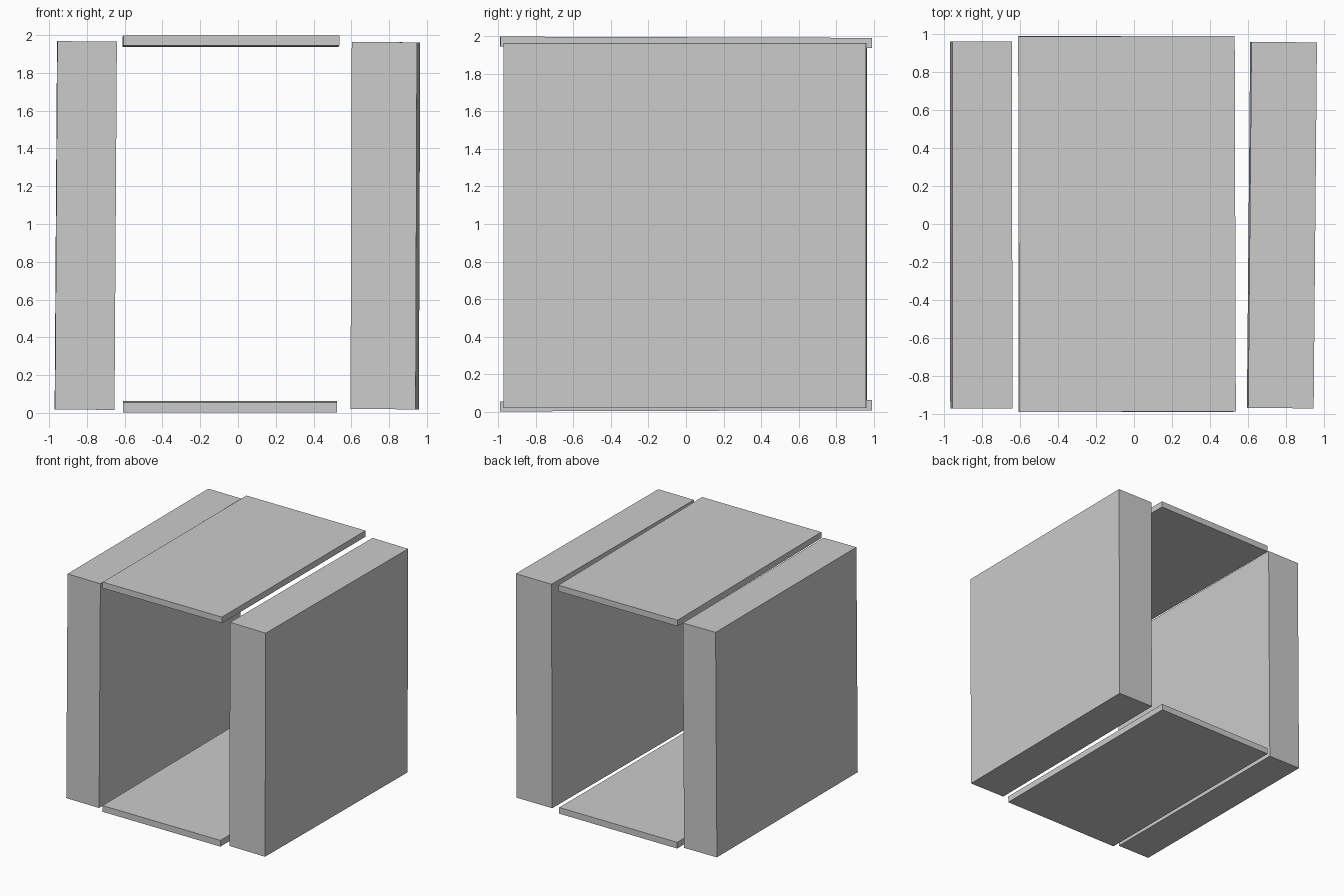
import bpy


def slab(name, centre, size, tilt):
    """Flat box with a slight hand-placed tilt."""
    bpy.ops.mesh.primitive_cube_add(size=1, location=centre, rotation=tilt)
    obj = bpy.context.object
    obj.name = name
    obj.scale = size
    return obj


# Thick upright side walls
slab("left_wall", (-0.806, -0.005, 0.992), (0.315, 1.935, 1.95), (0, 0.0065, 0.001))
slab("right_wall", (0.780, -0.006, 0.991), (0.345, 1.93, 1.943), (0, 0.0036, -0.009))

# Thin top and bottom plates
slab("top_plate", (-0.037, 0.0, 1.968), (1.142, 1.98, 0.053), (-0.0035, 0, 0.003))
slab("bottom_plate", (-0.042, 0.0, 0.032), (1.133, 1.98, 0.054), (0.003, 0, 0))
